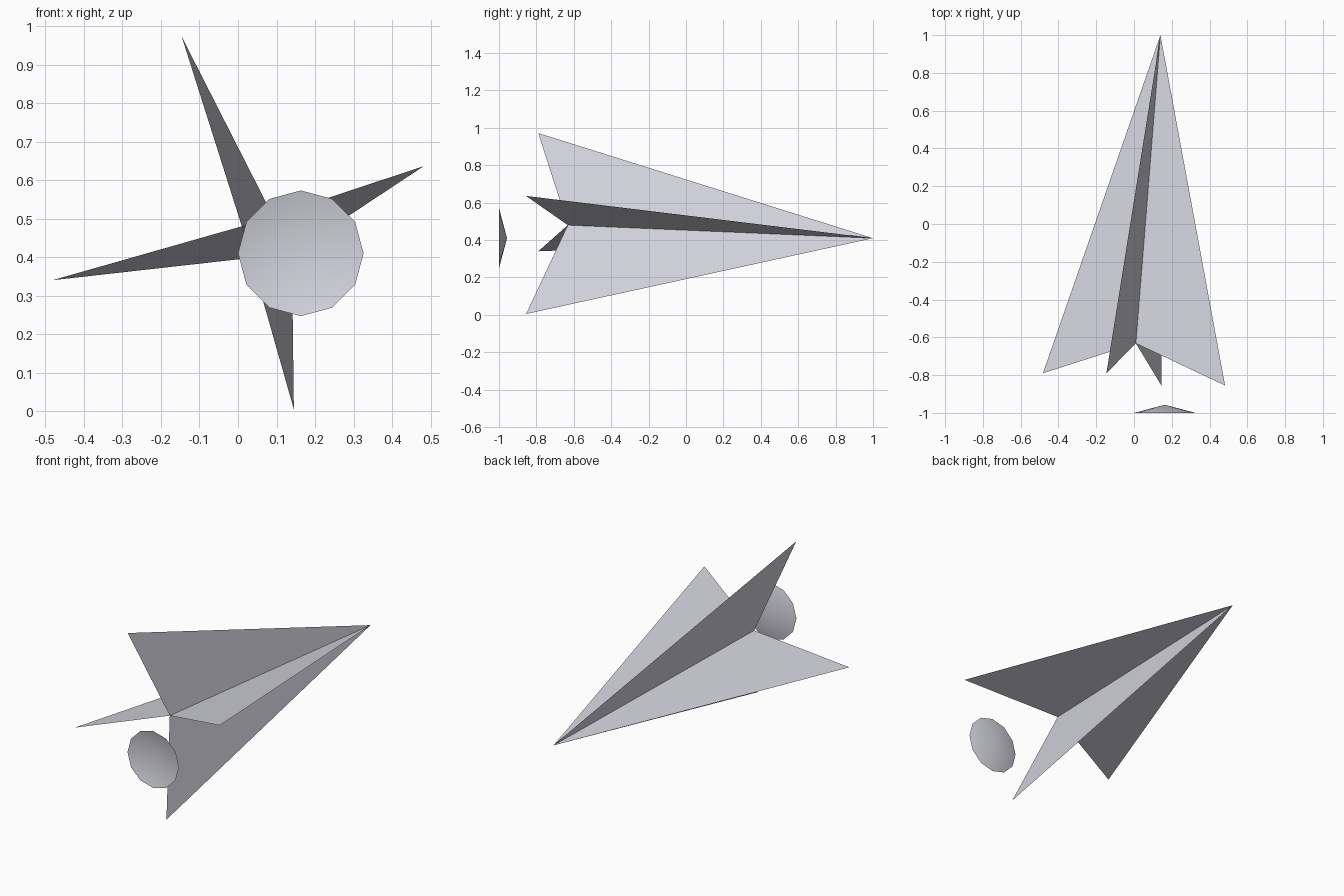
import bpy
import bmesh
import math
from mathutils import Vector

if "Cube" in bpy.data.objects:
    bpy.data.objects.remove(bpy.data.objects["Cube"])

# One pale grey for the whole model
grey = bpy.data.materials.new("pale_grey")
grey.diffuse_color = (0.65, 0.65, 0.72, 1)
grey.use_nodes = True
grey.node_tree.nodes["Principled BSDF"].inputs["Base Color"].default_value = grey.diffuse_color


def finish(name, bm, smooth=False):
    mesh = bpy.data.meshes.new(name)
    for f in bm.faces:
        f.smooth = smooth
    bm.to_mesh(mesh)
    bm.free()
    mesh.materials.append(grey)
    obj = bpy.data.objects.new(name, mesh)
    bpy.context.collection.objects.link(obj)
    return obj


# Four thin fins meeting along the spine from nose to tail
NOSE = Vector((0.14, 1.0, 0.41))
TAIL = Vector((0.01, -0.632, 0.48))
FIN_TIPS = {
    "upper_fin": (-0.146, -0.79, 0.972),
    "right_fin": (0.482, -0.855, 0.636),
    "lower_fin": (0.145, -0.855, 0.005),
    "left_fin": (-0.482, -0.79, 0.34),
}
for name, tip in FIN_TIPS.items():
    bm = bmesh.new()
    bm.faces.new([bm.verts.new(p) for p in (NOSE, TAIL, tip)])
    finish(name, bm)

# Shallow open exhaust dish behind the fins, hollow side to the front
SIDES, RADIUS = 12, 0.163
bm = bmesh.new()
apex = bm.verts.new((0.163, -0.957, 0.41))
rim = []
for i in range(SIDES):
    a = 2 * math.pi * i / SIDES
    rim.append(bm.verts.new((0.163 + RADIUS * math.cos(a), -1.0,
                             0.41 + RADIUS * math.sin(a))))
for i in range(SIDES):
    bm.faces.new((apex, rim[i], rim[(i + 1) % SIDES]))
bm.normal_update()
finish("exhaust_dish", bm, smooth=True)
